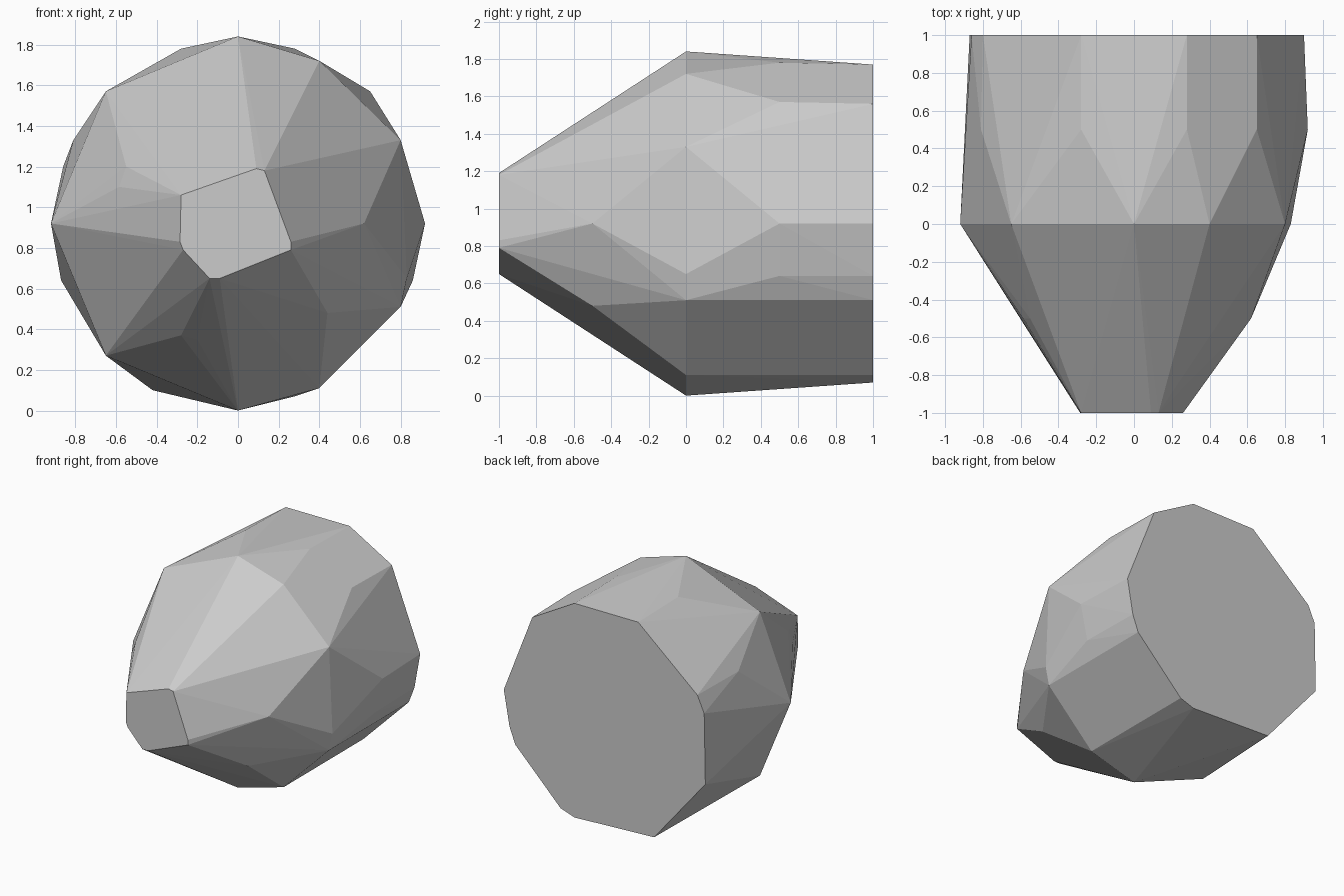
import bpy, bmesh

if "Cube" in bpy.data.objects:
    bpy.data.objects.remove(bpy.data.objects["Cube"])

# Cross-sections (x, z) of the faceted body, keyed by depth y
sections = {
    # flat nose
    -1.0: [(-.28, 1.06), (.09, 1.19), (.13, 1.18), (.26, .83), (.26, .79),
           (-.09, .65), (-.14, .65), (-.27, .79), (-.285, .83)],
    # bulges on the taper
    -0.5: [(.62, .92), (.44, .48), (-.55, 1.2), (-.585, 1.1), (-.28, .37), (-.2, .35)],
    # widest ring
    0.0: [(-.92, .92), (-.65, 1.57), (0, 1.84), (.4, 1.72), (.8, 1.33),
          (.83, .65), (.8, .51), (.4, .11), (0, 0), (-.65, .27)],
    # shoulder behind the widest ring
    0.5: [(.65, 1.57), (.92, .92), (.86, .64), (.28, 1.78), (-.28, 1.78), (-.81, 1.33)],
    # flat back
    1.0: [(.65, 1.56), (.9, .92), (.85, .64), (.8, .51), (.4, .11), (.28, .07),
          (-.42, .1), (-.87, .64), (-.86, 1.2), (-.8, 1.33), (-.28, 1.77), (.28, 1.77)],
}

# Skin the sections into one flat-faced solid
bm = bmesh.new()
for y, ring in sections.items():
    for x, z in ring:
        bm.verts.new((x, y, z))
hull = bmesh.ops.convex_hull(bm, input=bm.verts[:])
inside = {v for v in hull["geom_interior"] + hull["geom_unused"]
          if isinstance(v, bmesh.types.BMVert)}
bmesh.ops.delete(bm, geom=list(inside), context='VERTS')

# Merge coplanar triangles into the flat caps
bmesh.ops.dissolve_limit(bm, angle_limit=0.02, verts=bm.verts[:], edges=bm.edges[:])
bmesh.ops.recalc_face_normals(bm, faces=bm.faces[:])

mesh = bpy.data.meshes.new("faceted_body")
bm.to_mesh(mesh)
bm.free()
body = bpy.data.objects.new("faceted_body", mesh)
bpy.context.collection.objects.link(body)
